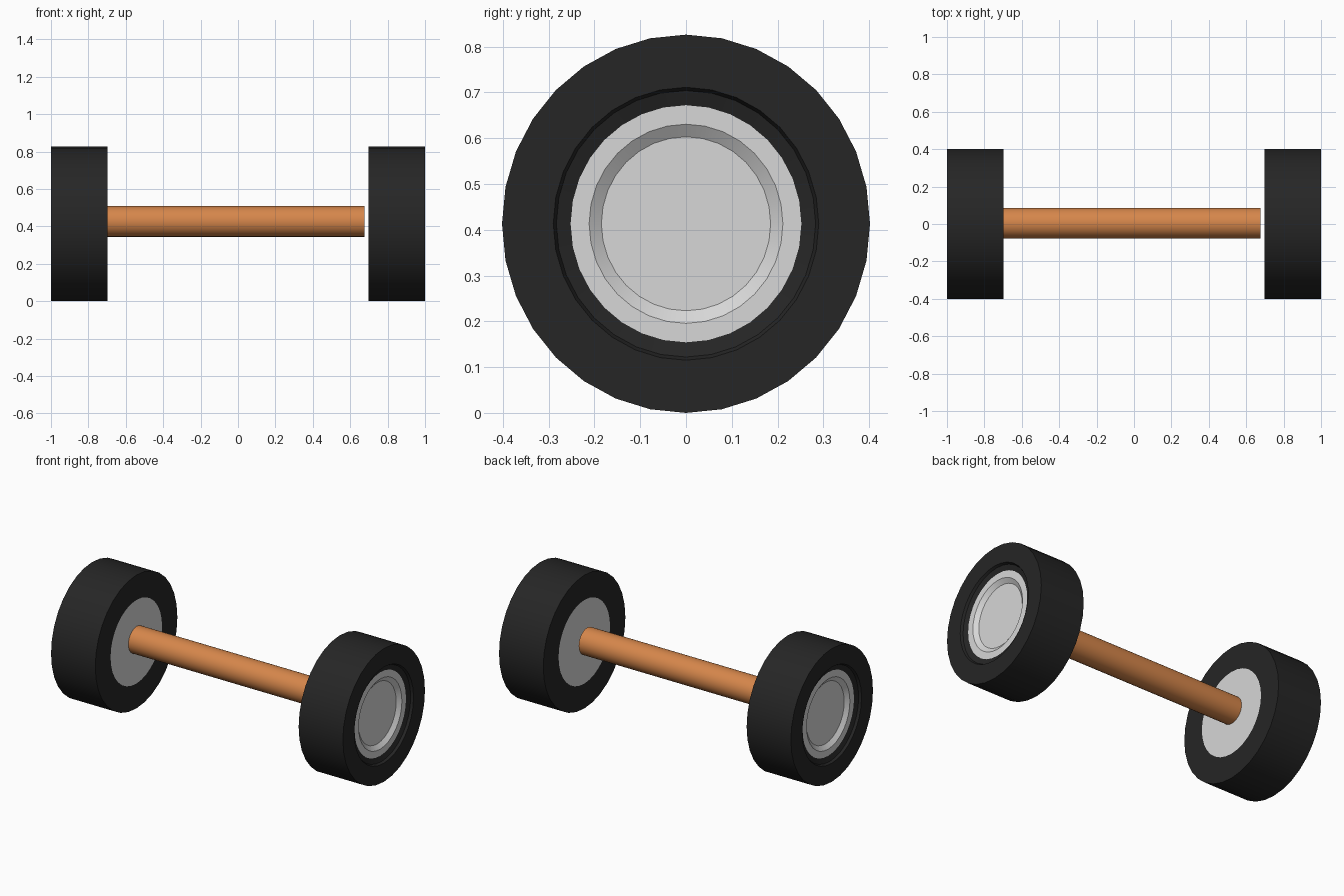
import bpy, bmesh, math

cube = bpy.data.objects.get("Cube")
if cube:
    bpy.data.objects.remove(cube, do_unlink=True)


def material(name, rgb):
    m = bpy.data.materials.new(name)
    m.use_nodes = True
    m.diffuse_color = (*rgb, 1)
    b = m.node_tree.nodes["Principled BSDF"]
    b.inputs["Base Color"].default_value = (*rgb, 1)
    b.inputs["Roughness"].default_value = 0.6
    return m


RUBBER = material("black rubber", (0.019, 0.019, 0.019))
METAL = material("light grey metal", (0.68, 0.68, 0.68))
COPPER = material("copper orange", (0.67, 0.24, 0.07))


def revolve(name, profile, mat, closed, center, sides=32, y_scale=1.0, turn=0.0):
    """Turn (x, radius) points around the x axis; cap the ends unless closed."""
    bm = bmesh.new()
    rings = []
    for x, r in profile:
        ring = []
        for i in range(sides):
            a = 2 * math.pi * i / sides
            ring.append(bm.verts.new((x, r * math.sin(a) * y_scale, r * math.cos(a))))
        rings.append(ring)
    pairs = list(zip(rings, rings[1:]))
    if closed:
        pairs.append((rings[-1], rings[0]))
    else:
        bm.faces.new(rings[0])
        bm.faces.new(rings[-1])
    for a, b in pairs:
        for i in range(sides):
            j = (i + 1) % sides
            bm.faces.new((a[i], a[j], b[j], b[i]))
    bmesh.ops.recalc_face_normals(bm, faces=bm.faces)
    mesh = bpy.data.meshes.new(name)
    bm.to_mesh(mesh)
    bm.free()
    mesh.materials.append(mat)
    ob = bpy.data.objects.new(name, mesh)
    ob.location = center
    ob.rotation_euler.z = turn
    bpy.context.collection.objects.link(ob)
    bpy.ops.object.select_all(action='DESELECT')
    ob.select_set(True)
    bpy.context.view_layer.objects.active = ob
    bpy.ops.object.shade_smooth_by_angle(angle=math.radians(25))
    return ob


# Wheel cross-sections, outer side towards +x
INNER = 0.697
TIRE = [(INNER, 0.259), (INNER, 0.413), (1.0, 0.413), (1.0, 0.298),
        (0.985, 0.291), (0.975, 0.259)]
HUB = [(INNER, 0.259), (0.975, 0.259), (0.975, 0.2175), (0.955, 0.19)]

# Two matching wheels, the right one turned around
for side, turn in (("left", 0.0), ("right", math.pi)):
    revolve(side + "_tire", TIRE, RUBBER, True, (0, 0, 0.413), y_scale=0.973, turn=turn)
    revolve(side + "_hub", HUB, METAL, False, (0, 0, 0.413), y_scale=0.973, turn=turn)

# Axle, stopping just short of the left wheel
revolve("axle", [(-0.705, 0.082), (0.675, 0.082)], COPPER, False, (0, 0.004, 0.426))
